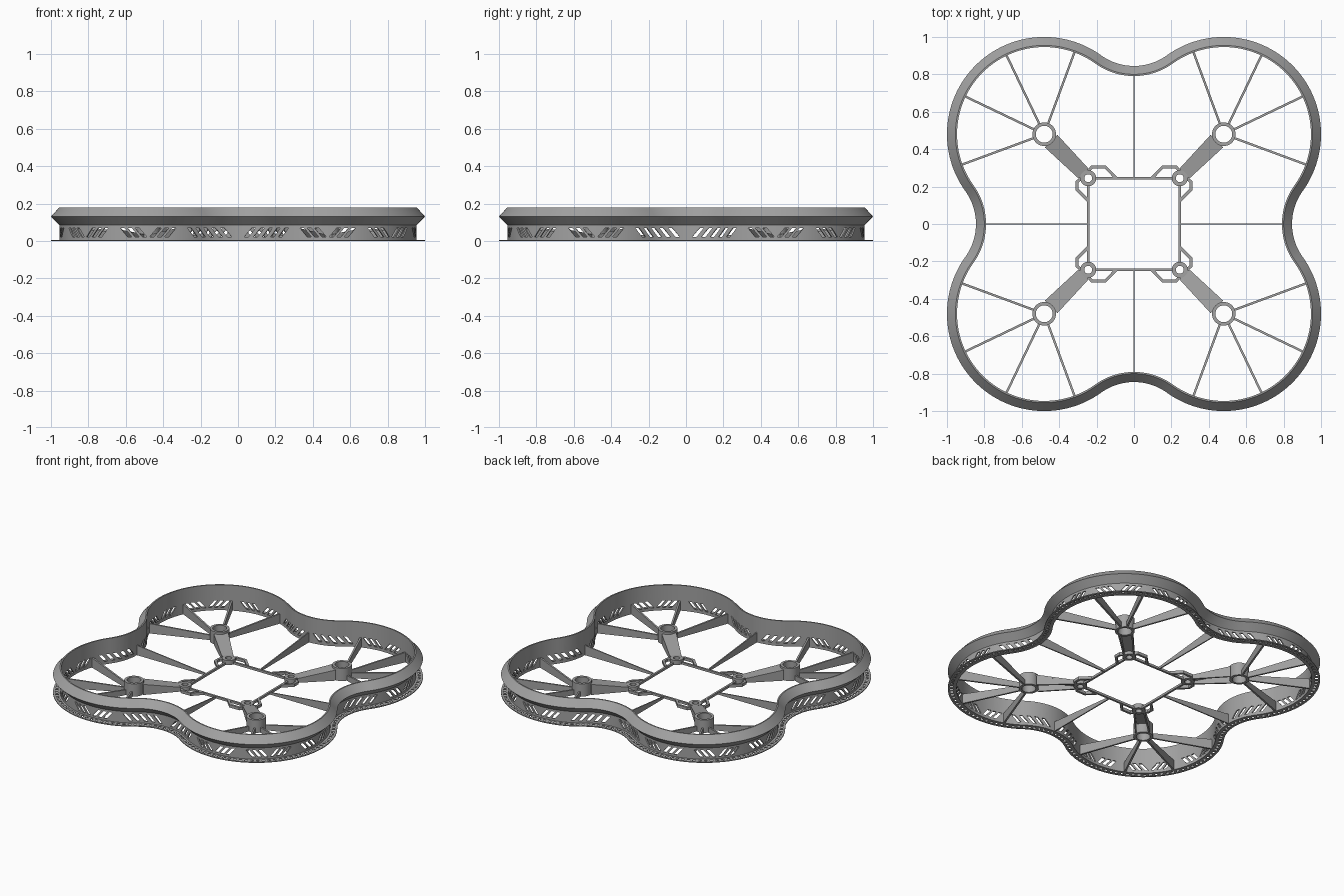
import bpy, bmesh
from math import sin, cos, pi, atan2, hypot
from mathutils import Vector, Matrix

if "Cube" in bpy.data.objects:
    bpy.data.objects.remove(bpy.data.objects["Cube"], do_unlink=True)

grey = bpy.data.materials.new("grey plastic")
grey.use_nodes = True
colour = (0.36, 0.36, 0.36, 1)
grey.diffuse_color = colour
grey.node_tree.nodes["Principled BSDF"].inputs["Base Color"].default_value = colour

# Clover outline: four duct circles joined by tangent concave fillets
HUB, R, FILLET, WALL = 0.48, 0.52, 0.30, 0.048
FC = 0.845 + FILLET
A = atan2(HUB, FC - HUB)             # half sweep of a fillet
CONVEX = (R - WALL) * (pi / 2 + 2 * A)
CONCAVE = (FILLET + WALL) * 2 * A
# the convex sweep runs from -theta to 90 + theta degrees
THETA = A
QUARTER = CONVEX + CONCAVE


def station(s, inset=0.0):
    """Point on the outline at length s along the wall, and its outward normal."""
    q, s = divmod(s, QUARTER)
    if s < CONVEX:
        a = -THETA + s / (R - WALL)
        n = Vector((cos(a), sin(a)))
        p = Vector((HUB, HUB)) + n * R
    else:
        a = -pi / 2 + A - (s - CONVEX) / (FILLET + WALL)
        n = -Vector((cos(a), sin(a)))
        p = Vector((0, FC)) - n * FILLET
    turn = Matrix.Rotation(q * pi / 2, 2)
    n = turn @ n
    return turn @ p - n * inset, n


def finish(bm, name, recalc=True):
    if recalc:
        bmesh.ops.recalc_face_normals(bm, faces=bm.faces)
    mesh = bpy.data.meshes.new(name)
    bm.to_mesh(mesh)
    bm.free()
    mesh.materials.append(grey)
    ob = bpy.data.objects.new(name, mesh)
    bpy.context.collection.objects.link(ob)
    return ob


def smooth(ob):
    bpy.ops.object.select_all(action='DESELECT')
    ob.select_set(True)
    bpy.context.view_layer.objects.active = ob
    bpy.ops.object.shade_smooth_by_angle(angle=0.5)


def sweep(name, frames, profile):
    """Carry a closed (inset, z) profile round a closed list of (point, normal)."""
    bm = bmesh.new()
    rows = [[bm.verts.new((*(p - n * d), z)) for d, z in profile] for p, n in frames]
    for i, row in enumerate(rows):
        prev = rows[i - 1]
        for j in range(len(profile)):
            bm.faces.new((prev[j - 1], prev[j], row[j], row[j - 1]))
    return finish(bm, name)


def tube(name, centre, outer, inner, z0, z1, sides=40):
    frames = []
    for i in range(sides):
        n = Vector((cos(2 * pi * i / sides), sin(2 * pi * i / sides)))
        frames.append((Vector(centre) + n * outer, n))
    t = outer - inner
    smooth(sweep(name, frames, [(0, z0), (0, z1), (t, z1), (t, z0)]))


def hull(bm, points):
    verts = [bm.verts.new(p) for p in points]
    bmesh.ops.convex_hull(bm, input=verts)


def beam(name, a, b, width, za, zb, width_b=None):
    """Straight bar from a to b; za and zb are its (low, high) at each end."""
    a, b = Vector(a), Vector(b)
    side = (b - a).normalized().orthogonal()
    points = []
    for p, w, zs in ((a, width, za), (b, width_b or width, zb)):
        points += [(*(p + side * k * w / 2), z) for k in (-1, 1) for z in zs]
    bm = bmesh.new()
    hull(bm, points)
    return finish(bm, name)


# Duct wall with its flared bumper
STEPS = 100
frames = [station(i * QUARTER / STEPS) for i in range(4 * STEPS)]
duct = sweep("duct_wall", frames, [(0.054, 0), (0.045, 0), (0.045, 0.085), (0, 0.13),
                                   (0.045, 0.18), (0.054, 0.18)])

# Slanted vent slots cut through the wall
cuts = bmesh.new()


def slot(low, high, half=0.011):
    points = []
    for s, z in ((low, 0.02), (high, 0.07)):
        for e in (-half, half):
            for inset in (0.03, 0.07):
                points.append((*station(s + e, inset)[0], z))
    hull(cuts, points)


for q in range(4):
    start = q * QUARTER
    for angle in (0, pi / 4, pi / 2):
        mid = start + (angle + THETA) * (R - WALL)
        for side in (-1, 1):
            for k in range(3):
                base = 0.018 + 0.04 * k
                slot(mid + side * base, mid + side * (base + 0.042))
    mid = start + CONVEX + CONCAVE / 2
    for side in (-1, 1):
        lean = 0.021 * side * (-1 if q == 0 else 1)
        for k in range(5):
            s = mid + side * (0.065 + 0.05 * k)
            slot(s - lean, s + lean)
cutter = finish(cuts, "slot_cutter")
cutter.hide_render = True
mod = duct.modifiers.new("slots", 'BOOLEAN')
mod.operation, mod.solver, mod.object = 'DIFFERENCE', 'EXACT', cutter
bpy.context.view_layer.objects.active = duct
bpy.ops.object.modifier_apply(modifier=mod.name)
bpy.data.objects.remove(cutter, do_unlink=True)
smooth(duct)

# Thin perforated flange round the foot of the wall
bm = bmesh.new()
insets = (0, 0.014, 0.032, 0.047)
rows = [[bm.verts.new((*(p - n * d), 0)) for d in insets] for p, n in frames]
for i, row in enumerate(rows):
    for j in range(3):
        if j != 1 or i % 2:
            f = bm.faces.new((rows[i - 1][j], row[j], row[j + 1], rows[i - 1][j + 1]))
            f.normal_update()
            if f.normal.z < 0:
                f.normal_flip()
flange = finish(bm, "foot_flange", recalc=False)
solid = flange.modifiers.new("thickness", 'SOLIDIFY')
solid.thickness, solid.offset = 0.006, 1

# Parts repeated in each quarter
SQ = 0.245
for sx in (-1, 1):
    for sy in (-1, 1):
        def m(x, y):
            return Vector((x * sx, y * sy))

        tube("motor_mount", m(HUB, HUB), 0.063, 0.045, 0, 0.09)
        tube("corner_boss", m(SQ, SQ), 0.043, 0.021, 0, 0.032)

        # Spokes from the motor mount to the wall, deeper at the wall
        for x, y in ((0.683, 0.905), (0.316, 0.924), (0.905, 0.683), (0.924, 0.316)):
            d = Vector((x - HUB, y - HUB)).normalized() * 0.055
            beam("duct_spoke", m(HUB + d.x, HUB + d.y), m(x, y), 0.012, (0, 0.035), (0, 0.07))

        # Hollow sloping arm, open underneath
        a, b = SQ + 0.025, HUB - 0.037
        beam("arm_top", m(a, a), m(b, b), 0.075, (0.02, 0.03), (0.065, 0.075), 0.095)
        for k in (-1, 1):
            o, p = k * 0.023, k * 0.03
            beam("arm_side", m(a + o, a - o), m(b + p, b - p), 0.01, (0, 0.028), (0, 0.073))

        # Bent bracket loops beside each corner
        for path in (((0.1, 0.25), (0.155, 0.306), (0.225, 0.306), (0.245, 0.28)),
                     ((0.25, 0.13), (0.306, 0.185), (0.306, 0.225), (0.28, 0.245))):
            for p, q in zip(path, path[1:]):
                p, q = Vector(p), Vector(q)
                e = (q - p).normalized() * 0.004
                beam("bracket_loop", m(*(p - e)), m(*(q + e)), 0.016, (0, 0.02), (0, 0.02))

# Centre square and the four long thin blades
for i in range(4):
    turn = Matrix.Rotation(i * pi / 2, 2)
    beam("centre_rail", turn @ Vector((-SQ + 0.035, SQ)), turn @ Vector((SQ - 0.035, SQ)),
         0.014, (0, 0.016), (0, 0.016))
    beam("centre_blade", turn @ Vector((0, SQ)), turn @ Vector((0, 0.796)),
         0.008, (0, 0.014), (0, 0.07))
